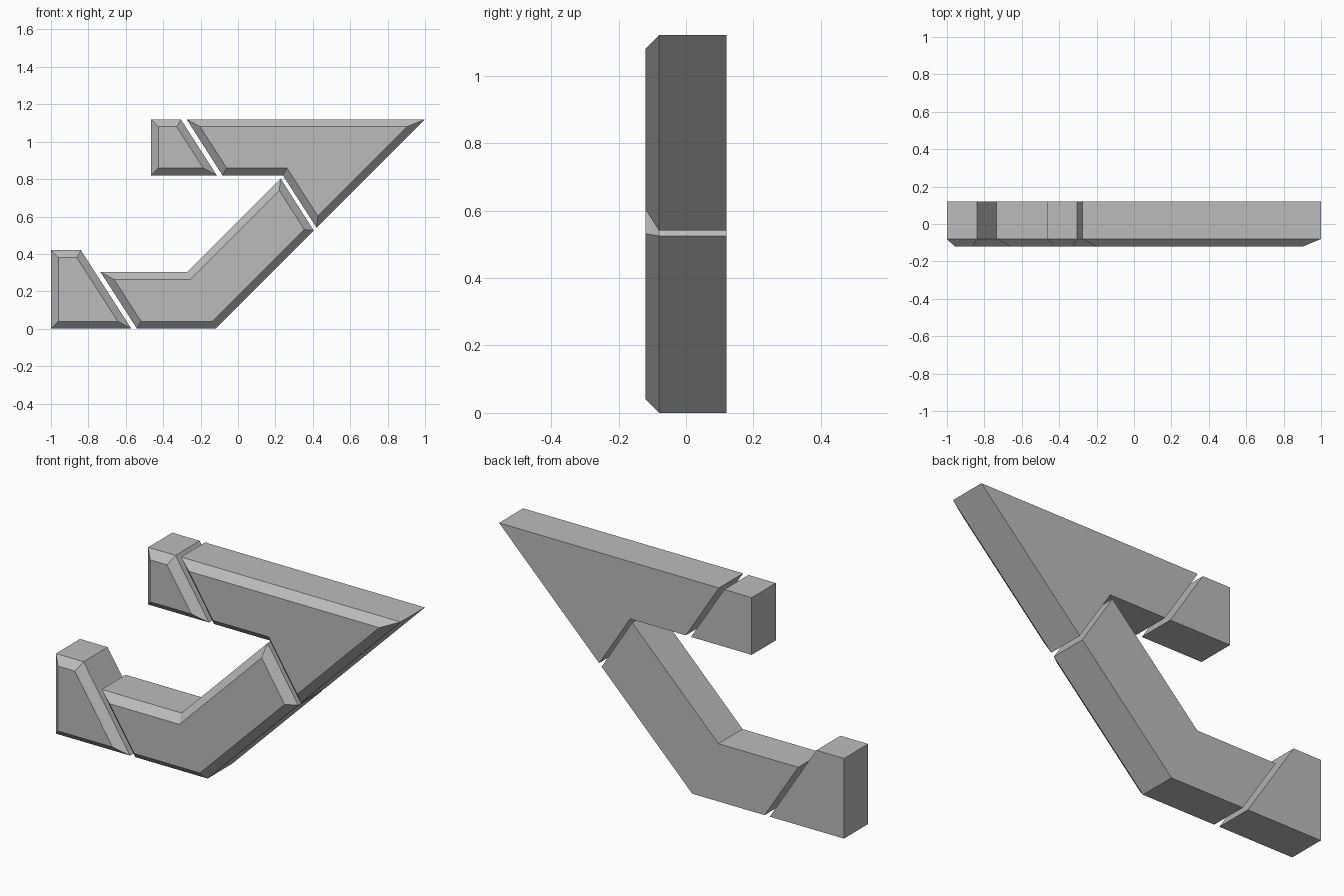
import bpy
import bmesh
from mathutils import Vector

cube = bpy.data.objects.get("Cube")
if cube:
    bpy.data.objects.remove(cube, do_unlink=True)

BACK, SHOULDER, BEVEL = 0.12, -0.08, 0.04

grey = bpy.data.materials.new("grey")
grey.use_nodes = True
grey.diffuse_color = (0.5, 0.5, 0.5, 1)
grey.node_tree.nodes["Principled BSDF"].inputs["Base Color"].default_value = (0.5, 0.5, 0.5, 1)


def chamfered_slab(name, outline):
    """Extrude an x-z outline and chamfer the rim of its front face."""
    bm = bmesh.new()
    front = bm.faces.new([bm.verts.new((x, SHOULDER, z)) for x, z in outline])
    # Straight sides and flat back
    back = bmesh.ops.extrude_face_region(bm, geom=[front], use_keep_orig=True)["geom"]
    bmesh.ops.translate(bm, vec=(0, BACK - SHOULDER, 0),
                        verts=[v for v in back if isinstance(v, bmesh.types.BMVert)])
    bmesh.ops.recalc_face_normals(bm, faces=bm.faces)
    # Mitred chamfer around the front
    bmesh.ops.inset_region(bm, faces=[front], thickness=BEVEL,
                           use_boundary=True, use_even_offset=True)
    bmesh.ops.translate(bm, vec=Vector((0, -BEVEL, 0)), verts=front.verts)
    bmesh.ops.recalc_face_normals(bm, faces=bm.faces)
    mesh = bpy.data.meshes.new(name)
    bm.to_mesh(mesh)
    bm.free()
    mesh.materials.append(grey)
    bpy.context.collection.objects.link(bpy.data.objects.new(name, mesh))


# Lower arm: end block and bent bar
chamfered_slab("lower_end_block", [(-1, 0), (-0.57, 0), (-0.84, 0.42), (-1, 0.42)])
chamfered_slab("lower_bent_bar", [(-0.54, 0), (-0.12, 0), (0.405, 0.525),
                                  (0.228, 0.803), (-0.272, 0.303), (-0.735, 0.303)])

# Upper arm: end block and pointed wedge
chamfered_slab("upper_end_block", [(-0.465, 0.82), (-0.113, 0.82), (-0.306, 1.12), (-0.465, 1.12)])
chamfered_slab("upper_wedge", [(-0.083, 0.82), (0.24, 0.82), (0.42, 0.54), (1, 1.12), (-0.275, 1.12)])
